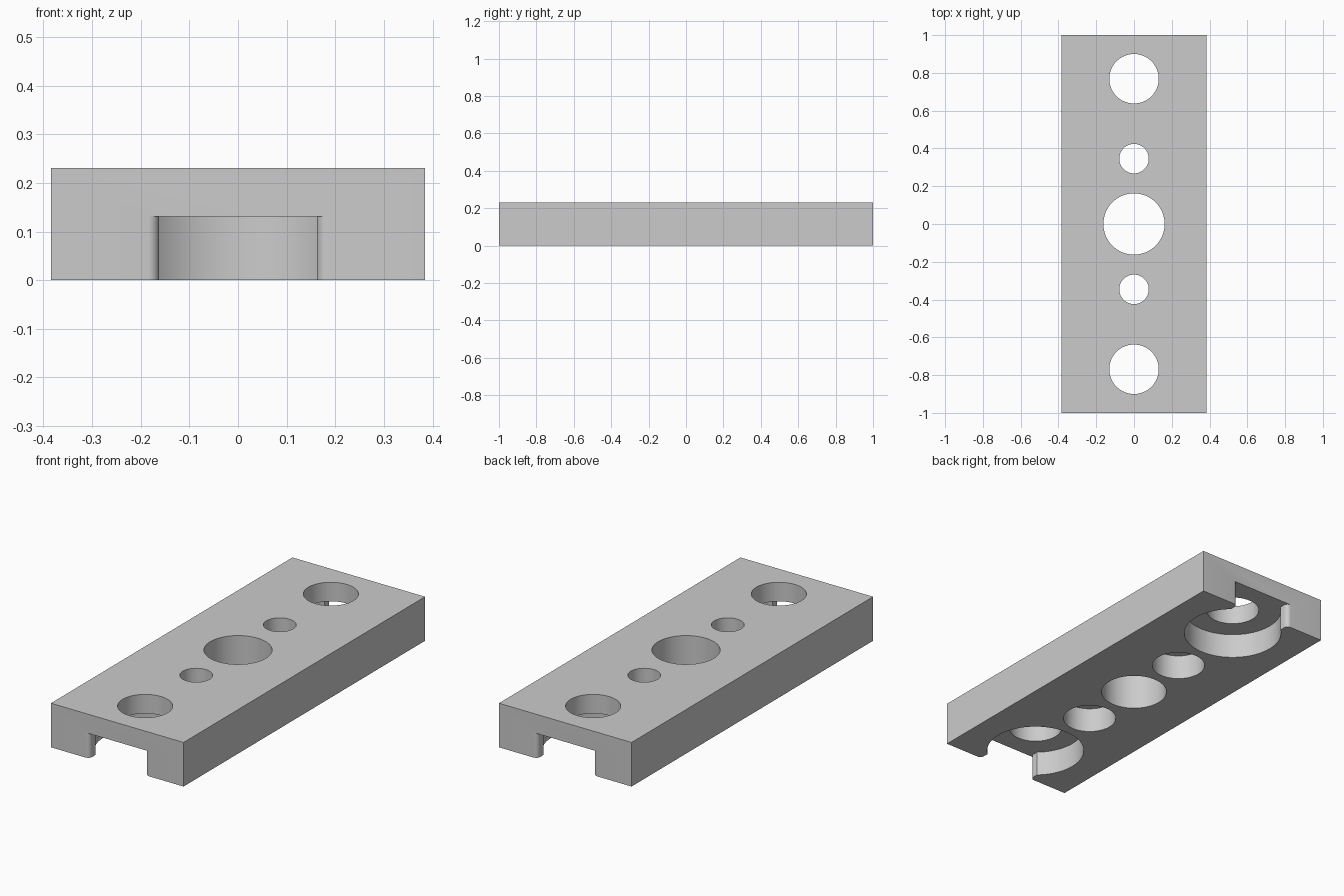
import bpy, bmesh
from math import sin, cos, pi, asin, sqrt, radians

cube = bpy.data.objects.get("Cube")
if cube:
    bpy.data.objects.remove(cube, do_unlink=True)

LENGTH, WIDTH, HEIGHT = 2.0, 0.769, 0.231
POCKET_TOP = 0.131

grey = bpy.data.materials.new("plain grey")
grey.use_nodes = True
grey.diffuse_color = (0.6, 0.6, 0.6, 1)
grey.node_tree.nodes["Principled BSDF"].inputs["Base Color"].default_value = (0.6, 0.6, 0.6, 1)


def prism(name, outline, z0, z1):
    """Closed solid made by extruding an outline upwards."""
    bm = bmesh.new()
    face = bm.faces.new([bm.verts.new((x, y, z0)) for x, y in outline])
    top = bmesh.ops.extrude_face_region(bm, geom=[face])
    verts = [g for g in top["geom"] if isinstance(g, bmesh.types.BMVert)]
    bmesh.ops.translate(bm, verts=verts, vec=(0, 0, z1 - z0))
    bmesh.ops.recalc_face_normals(bm, faces=bm.faces)
    mesh = bpy.data.meshes.new(name)
    bm.to_mesh(mesh)
    bm.free()
    mesh.materials.append(grey)
    obj = bpy.data.objects.new(name, mesh)
    bpy.context.collection.objects.link(obj)
    return obj


def arc(cx, cy, r, a0, a1, n):
    return [(cx + r * cos(a0 + (a1 - a0) * i / n),
             cy + r * sin(a0 + (a1 - a0) * i / n)) for i in range(n + 1)]


def circle(cy, r, n=64):
    return arc(0, cy, r, 0, 2 * pi, n)[:-1]


def end_pocket(side):
    """Round pocket opening through the end by a neck with rounded corners."""
    cy, r, neck, fillet = 0.769, 0.242, 0.162, 0.023
    a = asin(sqrt(r * r - neck * neck) / r)
    bowl = arc(0, cy, r, pi - a, 2 * pi + a, 72)
    right = arc(neck + fillet, 1 - fillet, fillet, pi, pi / 2, 8)
    right.append((neck + fillet, 1.05))
    left = [(-x, y) for x, y in reversed(right)]
    return [(x, y * side) for x, y in bowl + right + left]


# Slab
w, l = WIDTH / 2, LENGTH / 2
plate = prism("mounting_plate", [(-w, -l), (w, -l), (w, l), (-w, l)], 0, HEIGHT)

# Cutters: pockets from below, then through holes
cutters = [prism("centre_hole_cutter", circle(0, 0.162), -0.1, 0.4)]
for side in (-1, 1):
    cutters += [
        prism("end_pocket_cutter", end_pocket(side), -0.1, POCKET_TOP),
        prism("end_hole_cutter", circle(side * 0.769, 0.131), 0.05, 0.4),
        prism("small_pocket_cutter", circle(side * 0.346, 0.131), -0.1, POCKET_TOP),
        prism("small_hole_cutter", circle(side * 0.346, 0.078), 0.05, 0.4),
    ]

bpy.ops.object.select_all(action='DESELECT')
plate.select_set(True)
bpy.context.view_layer.objects.active = plate
for cutter in cutters:
    cutter.hide_render = True
    mod = plate.modifiers.new("cut", 'BOOLEAN')
    mod.operation = 'DIFFERENCE'
    mod.solver = 'EXACT'
    mod.object = cutter
    bpy.ops.object.modifier_apply(modifier=mod.name)
    bpy.data.objects.remove(cutter, do_unlink=True)

bpy.ops.object.shade_smooth_by_angle(angle=radians(30))
